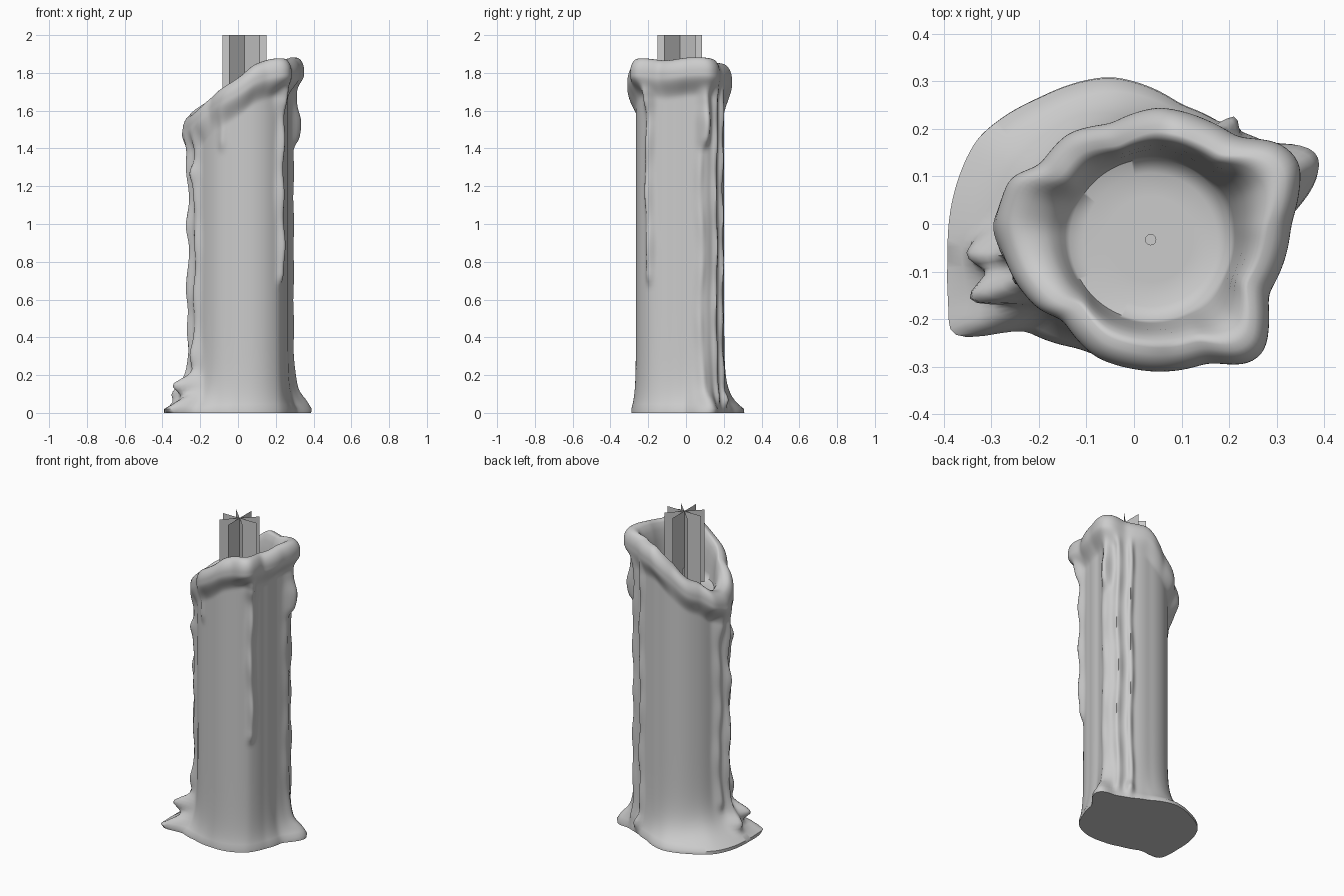
import bpy, bmesh, math
from math import sin, cos, pi, exp, sqrt, atan2, hypot

if "Cube" in bpy.data.objects:
    bpy.data.objects.remove(bpy.data.objects["Cube"])

CX, CY = 0.035, -0.033
N, ROWS = 180, 110


def radial(points):
    """Turn an outline into a smooth list of N radii around the candle axis."""
    pol = sorted((atan2(y - CY, x - CX) % (2 * pi), hypot(x - CX, y - CY)) for x, y in points)
    pol = [(pol[-1][0] - 2 * pi, pol[-1][1])] + pol + [(pol[0][0] + 2 * pi, pol[0][1])]
    out = []
    for i in range(N):
        a = 2 * pi * i / N
        for (a0, r0), (a1, r1) in zip(pol, pol[1:]):
            if a0 <= a <= a1:
                out.append(r0 + (r1 - r0) * (a - a0) / max(a1 - a0, 1e-6))
                break
    for _ in range(4):
        out = [(out[i - 1] + 2 * out[i] + out[(i + 1) % N]) / 4 for i in range(N)]
    return out


def lerp_table(table, x):
    if x <= table[0][0]:
        return table[0][1]
    for (x0, v0), (x1, v1) in zip(table, table[1:]):
        if x <= x1:
            return v0 + (v1 - v0) * (x - x0) / (x1 - x0)
    return table[-1][1]


def smooth(e0, e1, x):
    t = min(1, max(0, (x - e0) / (e1 - e0)))
    return t * t * (3 - 2 * t)


def gap(a, b):
    return (a - b + pi) % (2 * pi) - pi


# outlines: spread foot, shaft, overhanging rim
foot = radial([(-.39, -.07), (-.385, -.2), (-.35, -.235), (-.25, -.21), (-.12, -.26), (0, -.285),
               (.12, -.28), (.22, -.23), (.28, -.12), (.31, 0), (.385, .09), (.39, .13), (.355, .17),
               (.29, .165), (.2, .2), (.1, .25), (-.05, .31), (-.2, .265), (-.33, .18), (-.38, .06)])
shaft = radial([(-.24, -.06), (-.19, -.13), (-.14, -.195), (-.05, -.245), (.05, -.265), (.15, -.245),
                (.215, -.2), (.25, -.1), (.265, 0), (.285, .11), (.25, .15), (.18, .175), (.05, .2),
                (-.08, .18), (-.15, .12), (-.2, .03)])
rim = radial([(.35, .13), (.33, 0), (.28, -.15), (.275, -.27), (.24, -.295), (.16, -.29), (0, -.305),
              (-.08, -.28), (-.15, -.2), (-.2, -.18), (-.25, -.12), (-.28, -.04), (-.29, 0),
              (-.26, .1), (-.2, .12), (-.14, .19), (-.05, .21), (.05, .245), (.15, .22), (.22, .18),
              (.31, .17)])
CREST = [(-.26, 1.56), (-.2, 1.62), (-.1, 1.70), (0, 1.78), (.08, 1.845), (.18, 1.865), (.27, 1.875)]

# wax runs: angle, angular width, thickness, bottom z, top z
RUNS = [(-.70, .09, .028, .7, 1.75), (.46, .09, .04, 1.42, 1.72), (.40, .07, .012, .05, 1.6),
        (.72, .06, .018, .05, 1.75), (.98, .06, .022, .05, 1.75), (3.02, .08, .018, .2, 1.55),
        (3.22, .07, .028, .1, 1.5), (3.45, .08, .022, .1, 1.55), (-2.1, .1, .01, 1.4, 1.7)]
# single wax beads: angle, z, angular width, height, thickness
BEADS = [(3.45, .15, .13, .045, .09), (3.2, .1, .12, .04, .05), (3.62, .05, .1, .04, .05),
         (3.1, 1.38, .14, .1, .025), (3.4, 1.27, .1, .05, .025), (3.3, 1.0, .1, .07, .012),
         (3.25, .62, .1, .08, .015), (3.4, .3, .12, .06, .022), (.47, .06, .1, .04, .025),
         (-.72, 1.66, .13, .06, .02), (.95, .07, .08, .04, .03)]


def outer_radius(i, z, crest):
    a, d = 2 * pi * i / N, crest - z
    r = shaft[i] + (foot[i] - shaft[i]) * exp(-max(0, z - .02) / .075)
    r += (rim[i] - r) * (1 - smooth(.09, .21, d))
    for ra, w, amp, lo, hi in RUNS:
        k = smooth(lo - .04, lo + .04, z) * (1 - smooth(hi - .06, hi + .04, z)) * smooth(.08, .2, d)
        if k > 0:
            r += amp * k * exp(-(gap(a, ra + .02 * sin(z * 9)) / w) ** 2) * (1 + .2 * sin(z * 23 + ra * 9))
    for ba, bz, w, h, amp in BEADS:
        r += amp * exp(-(gap(a, ba) / w) ** 2 - ((z - bz) / h) ** 2)
    if d < .07:
        r -= .05 * (1 - sqrt(max(0, 1 - ((.07 - d) / .07) ** 2)))
    return r


# candle: shaft, rolled rim and melted bowl as one skin
bm = bmesh.new()
rings = []
crests = []
for i in range(N):
    a = 2 * pi * i / N
    crests.append(lerp_table(CREST, CX + (rim[i] - .04) * cos(a)) + .008 * sin(5 * a))
for _ in range(6):
    crests = [(crests[i - 1] + 2 * crests[i] + crests[(i + 1) % N]) / 4 for i in range(N)]


def add_ring(fn):
    ring = []
    for i in range(N):
        a = 2 * pi * i / N
        r, z = fn(i)
        ring.append(bm.verts.new((CX + r * cos(a), CY + r * sin(a), z)))
    rings.append(ring)


for j in range(ROWS + 1):
    u = 1 - (1 - j / ROWS) ** 1.35
    add_ring(lambda i: (outer_radius(i, u * crests[i], crests[i]), u * crests[i]))
FLOOR = 1.51
BOWL = [(.12, .0), (.3, .04), (.5, .15), (.65, .32), (.8, .58), (.9, .8), (1, .95)]
for t, drop in BOWL:
    add_ring(lambda i: ((rim[i] - .05) * (1 - t) + .17 * t, crests[i] + (FLOOR - crests[i]) * drop))
for r in (.14, .09, .04):
    add_ring(lambda i: (r, FLOOR))
for lo, hi in zip(rings, rings[1:]):
    for i in range(N):
        k = (i + 1) % N
        bm.faces.new((lo[i], lo[k], hi[k], hi[i]))
bm.faces.new(rings[-1])
bm.faces.new(rings[0][::-1])
me = bpy.data.meshes.new("candle_body")
bm.to_mesh(me)
bm.free()
body = bpy.data.objects.new("candle_body", me)
bpy.context.collection.objects.link(body)
bpy.context.view_layer.objects.active = body
body.select_set(True)
bpy.ops.object.shade_smooth_by_angle(angle=math.radians(60))

# wick
bpy.ops.mesh.primitive_cylinder_add(vertices=12, radius=.012, depth=.14, location=(CX, CY, FLOOR + .06))
bpy.context.object.name = "wick"

# flame: four crossed upright cards
bm = bmesh.new()
for k in range(4):
    a = k * pi / 4
    dx, dy = .117 * cos(a), .117 * sin(a)
    bm.faces.new([bm.verts.new((CX + s * dx, CY + s * dy, z))
                  for s, z in ((-1, 1.54), (1, 1.54), (1, 2), (-1, 2))])
me = bpy.data.meshes.new("flame_cards")
bm.to_mesh(me)
bm.free()
bpy.context.collection.objects.link(bpy.data.objects.new("flame_cards", me))
